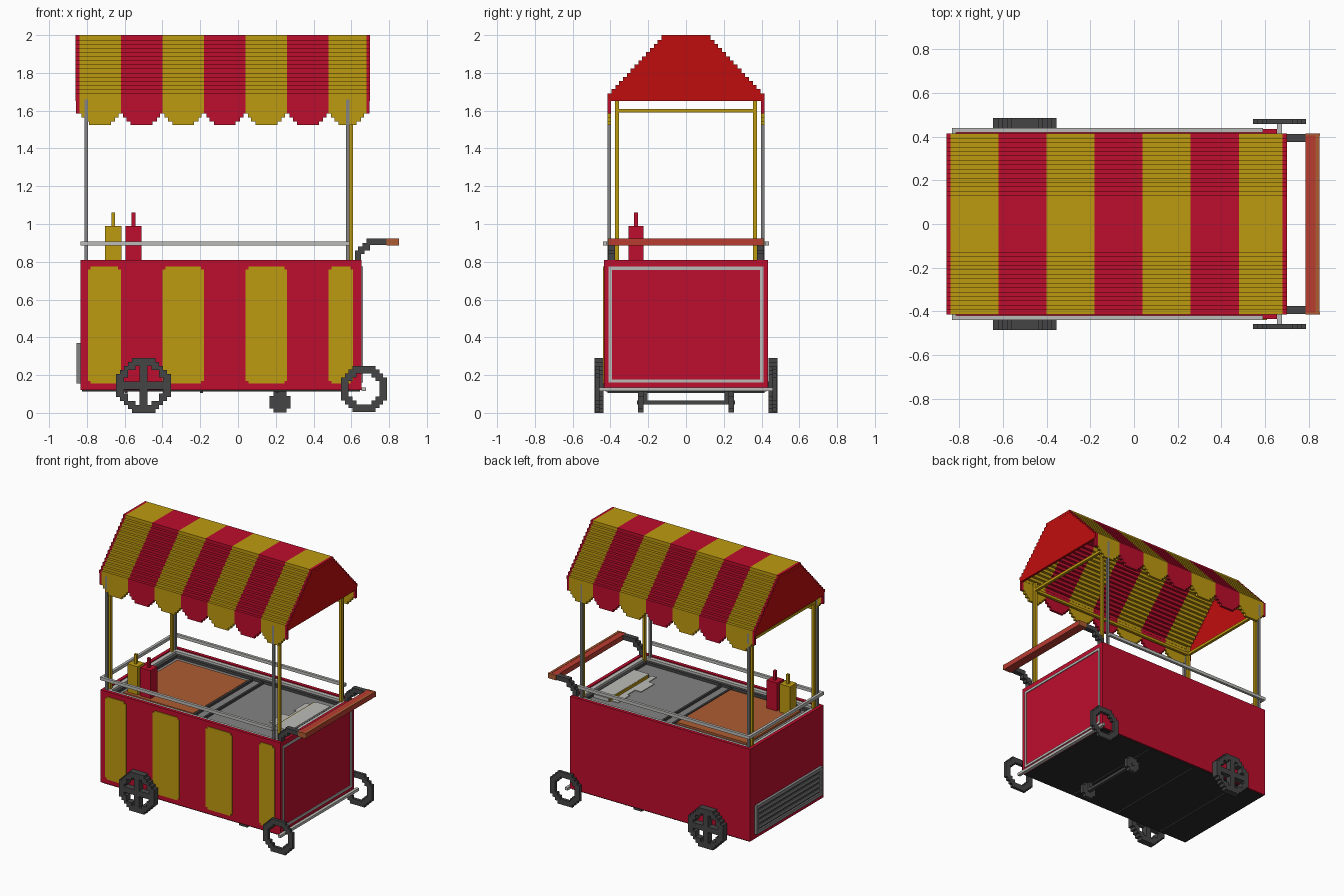
import bpy, bmesh, math
from mathutils import Matrix

if "Cube" in bpy.data.objects:
    bpy.data.objects.remove(bpy.data.objects["Cube"])

V = 0.0206  # block size of the stepped shapes


def material(name, r, g, b):
    m = bpy.data.materials.new(name)
    m.use_nodes = True
    m.diffuse_color = (r, g, b, 1)
    m.node_tree.nodes["Principled BSDF"].inputs["Base Color"].default_value = (r, g, b, 1)
    return m


YELLOW = material("mustard yellow", 0.515, 0.325, 0.005)
CRIMSON = material("crimson", 0.515, 0.004, 0.026)
RED = material("bright red", 0.53, 0.004, 0.004)
LIGHT = material("light steel", 0.50, 0.50, 0.48)
STEEL = material("steel grey", 0.23, 0.23, 0.23)
DARK = material("dark grey", 0.06, 0.06, 0.06)
ORANGE = material("orange wood", 0.418, 0.107, 0.032)
TERRA = material("red wood", 0.48, 0.045, 0.03)
BLACK = material("underside black", 0.025, 0.025, 0.025)


def boxes(name, mat, *spans):
    """One object made of boxes given as (x0, x1, y0, y1, z0, z1)."""
    bm = bmesh.new()
    for x0, x1, y0, y1, z0, z1 in spans:
        mtx = Matrix.Translation(((x0 + x1) / 2, (y0 + y1) / 2, (z0 + z1) / 2))
        mtx = mtx @ Matrix.Diagonal((abs(x1 - x0), abs(y1 - y0), abs(z1 - z0), 1))
        bmesh.ops.create_cube(bm, size=1, matrix=mtx)
    me = bpy.data.meshes.new(name)
    bm.to_mesh(me)
    bm.free()
    me.materials.append(mat)
    ob = bpy.data.objects.new(name, me)
    bpy.context.collection.objects.link(ob)
    return ob


def frame_y(x0, x1, y, z, w):
    """Four bars round a rectangle in the y-z plane; y and z are (low, high)."""
    return [(x0, x1, y[0], y[1], z[0], z[0] + w), (x0, x1, y[0], y[1], z[1] - w, z[1]),
            (x0, x1, y[0], y[0] + w, z[0] + w, z[1] - w), (x0, x1, y[1] - w, y[1], z[0] + w, z[1] - w)]


def frame_z(x, y, z0, z1, w):
    """Four bars round a rectangle in the x-y plane."""
    return [(x[0], x[1], y[0], y[0] + w, z0, z1), (x[0], x[1], y[1] - w, y[1], z0, z1),
            (x[0], x[0] + w, y[0] + w, y[1] - w, z0, z1), (x[1] - w, x[1], y[0] + w, y[1] - w, z0, z1)]


def wheel(name, cx, cz, r, r_in, y0, y1, spokes):
    """Stepped ring, made row by row from merged runs of blocks."""
    n = max(5, round(2 * r / V))
    s = 2 * r / n
    spans = []
    for j in range(n):
        start = None
        for i in range(n + 1):
            dx, dz = (i + 0.5) * s - r, (j + 0.5) * s - r
            d = math.hypot(dx, dz)
            on = i < n and (r_in <= d <= r * 1.01 or
                            (spokes and d < r and min(abs(dx), abs(dz)) < s * 0.6))
            if on and start is None:
                start = i
            if not on and start is not None:
                spans.append((cx - r + start * s, cx - r + i * s, y0, y1,
                              cz - r + j * s, cz - r + (j + 1) * s))
                start = None
    boxes(name, DARK, *spans)


# Cabinet: solid lower part, raised rim and black underside
X0, X1, Y, Z0, Z1 = -0.835, 0.655, 0.435, 0.12, 0.81
boxes("cabinet", CRIMSON, (X0, X1, -Y, Y, Z0, 0.75), *frame_z((X0, X1), (-Y, Y), 0.75, Z1, 0.025))
boxes("underside", BLACK, (X0 + .01, X1 - .01, -Y + .01, Y - .01, 0.112, Z0))
boxes("underside_ribs", DARK, *[(x, x + 0.015, -Y + .02, Y - .02, 0.105, 0.112) for x in (-0.6, -0.2, 0.2)])

# Yellow front stripes with notched corners
for k, (a, b) in enumerate([(-0.795, -0.62), (-0.40, -0.18), (0.04, 0.26), (0.48, 0.61)]):
    boxes(f"front_stripe_{k + 1}", YELLOW, (a, b, -Y - .005, -Y, 0.17, 0.76),
          (a + .015, b - .015, -Y - .005, -Y, 0.155, 0.17), (a + .015, b - .015, -Y - .005, -Y, 0.76, 0.775))

# Steel trim on one end, vent on the other
boxes("end_trim", LIGHT, *frame_y(X1, X1 + .006, (-0.41, 0.41), (0.16, 0.775), 0.018))
boxes("vent_frame", STEEL, *frame_y(X0 - .02, X0, (-0.40, 0.38), (0.155, 0.37), 0.025))
boxes("vent_panel", DARK, (X0 - .008, X0, -0.375, 0.355, 0.18, 0.345))
boxes("vent_slats", STEEL, *[(X0 - .014, X0 - .008, -0.375, 0.355, z, z + .022) for z in (0.19, 0.228, 0.266, 0.304)])

# Worktop
boxes("worktop_rim", LIGHT, *frame_z((X0 + .025, X1 - .025), (-Y + .025, Y - .025), 0.75, 0.802, 0.03))
boxes("worktop_inner_rim", DARK, *frame_z((X0 + .055, X1 - .055), (-Y + .055, Y - .055), 0.75, 0.785, 0.022))
boxes("worktop", STEEL, (X0 + .06, X1 - .06, -Y + .06, Y - .06, 0.75, 0.765))
boxes("cutting_board", ORANGE, (-0.72, -0.14, -0.33, 0.31, 0.765, 0.78))
boxes("worktop_divider", DARK, (-0.135, -0.12, -0.35, 0.35, 0.765, 0.782), (-0.05, -0.035, -0.35, 0.35, 0.765, 0.782))
boxes("griddle_edge", LIGHT, (0.445, 0.57, -0.2, 0.28, 0.765, 0.79),
      (0.40, 0.44, -0.22, 0.12, 0.765, 0.77), (0.35, 0.40, -0.13, 0.03, 0.765, 0.77), (0.38, 0.44, 0.12, 0.26, 0.765, 0.77))
boxes("griddle_strip", YELLOW, (0.437, 0.445, -0.18, 0.27, 0.765, 0.788))

# Sauce bottles
for name, mat, x in (("mustard_bottle", YELLOW, -0.66), ("ketchup_bottle", CRIMSON, -0.553)):
    boxes(name, mat, (x - .043, x + .043, -0.305, -0.225, 0.78, 0.99),
          (x - .01, x + .01, -0.275, -0.255, 0.99, 1.06))

# Rails, posts and upper frame
boxes("side_rails", LIGHT, (X0, 0.59, -0.44, -0.42, 0.885, 0.908), (X0, 0.59, 0.42, 0.44, 0.885, 0.908),
      (X0, X0 + .02, -0.42, 0.42, 0.885, 0.908))
boxes("steel_posts", STEEL, *[(x - .009, x + .009, s * .396, s * .415, 0.78, 1.66)
                              for x in (-0.803, 0.58) for s in (-1, 1)])
boxes("yellow_posts", YELLOW, *[(x - .01, x + .01, s * .354, s * .375, 0.78, 1.66)
                                for x in (-0.803, 0.60) for s in (-1, 1)])
boxes("upper_frame", YELLOW, *frame_z((-0.813, 0.61), (-0.375, 0.375), 1.59, 1.61, 0.02))


# Awning: stepped shell cut into stripes, each ending in scallops
STEPS = 14
DY, DZ = (0.415 - 0.13) / STEPS, (1.975 - 1.67) / STEPS


def awning_strip(name, mat, a, b, scallop):
    spans = [(a, b, -0.13, 0.13, 1.975, 2.0)]
    for s in (-1, 1):
        for i in range(STEPS):
            y, z = 0.13 + i * DY, 1.975 - i * DZ
            spans.append((a, b, s * y, s * (y + DY), z - 1.5 * DZ, z))
        spans.append((a, b, s * 0.396, s * 0.415, 1.585, 1.668))
        for k in range(3 if scallop else 0):
            inset = (0.012, 0.03, 0.052)[k]
            spans.append((a + inset, b - inset, s * 0.396, s * 0.415,
                          1.585 - (k + 1) * 0.0206, 1.585 - k * 0.0206))
    boxes(name, mat, *spans)


edges = [-0.84, -0.62, -0.40, -0.18, 0.04, 0.26, 0.48, 0.68]
for k in range(7):
    awning_strip(f"awning_stripe_{k + 1}", (YELLOW, CRIMSON)[k % 2], edges[k], edges[k + 1], True)
awning_strip("awning_edge_left", CRIMSON, 0.68, 0.697, False)
awning_strip("awning_edge_right", CRIMSON, -0.857, -0.84, False)

# Gable walls closing the awning ends
for name, a, b in (("gable_left", 0.682, 0.70), ("gable_right", -0.86, -0.842)):
    rows = [(a, b, -0.13, 0.13, 1.975, 1.9995)]
    for i in range(STEPS):
        y, z = 0.13 + (i + 1) * DY, 1.9745 - i * DZ
        rows.append((a, b, -y + .0005, y - .0005, z - DZ, z))
    rows.append((a, b, -0.41, 0.41, 1.65, 1.67))
    boxes(name, RED, *rows)

# Push handle with stepped brackets
boxes("handle_brackets", DARK, *[(x0, x1, s * .375, s * .412, z0, z1) for s in (-1, 1) for x0, x1, z0, z1 in
      ((0.62, 0.65, 0.80, 0.86), (0.635, 0.67, 0.84, 0.88), (0.66, 0.70, 0.86, 0.90), (0.68, 0.79, 0.888, 0.922))])
boxes("handle_bar", TERRA, (0.785, 0.85, -0.405, 0.405, 0.885, 0.922))
boxes("handle_trim", ORANGE, (0.785, 0.853, -0.414, -0.405, 0.885, 0.924), (0.785, 0.853, 0.405, 0.414, 0.885, 0.924),
      (0.832, 0.85, -0.405, 0.405, 0.922, 0.924))

# Wheels and axles
boxes("wheel_axle", LIGHT, (0.655, 0.677, -0.465, 0.465, 0.115, 0.135))
boxes("caster_axle", DARK, (0.21, 0.235, -0.26, 0.26, 0.045, 0.066),
      *[(0.21, 0.235, s * .205, s * .225, 0.05, 0.115) for s in (-1, 1)])
for side, s in (("front", -1), ("back", 1)):
    wheel(f"{side}_spoked_wheel", -0.5, 0.145, 0.145, 0.105, s * 0.437, s * 0.485, True)
    wheel(f"{side}_ring_wheel", 0.667, 0.127, 0.122, 0.078, s * 0.458, s * 0.48, False)
    wheel(f"{side}_caster", 0.222, 0.057, 0.056, 0, s * 0.225, s * 0.255, False)
    boxes(f"{side}_hub", DARK, (-0.52, -0.48, s * 0.43, s * 0.44, 0.125, 0.165))
